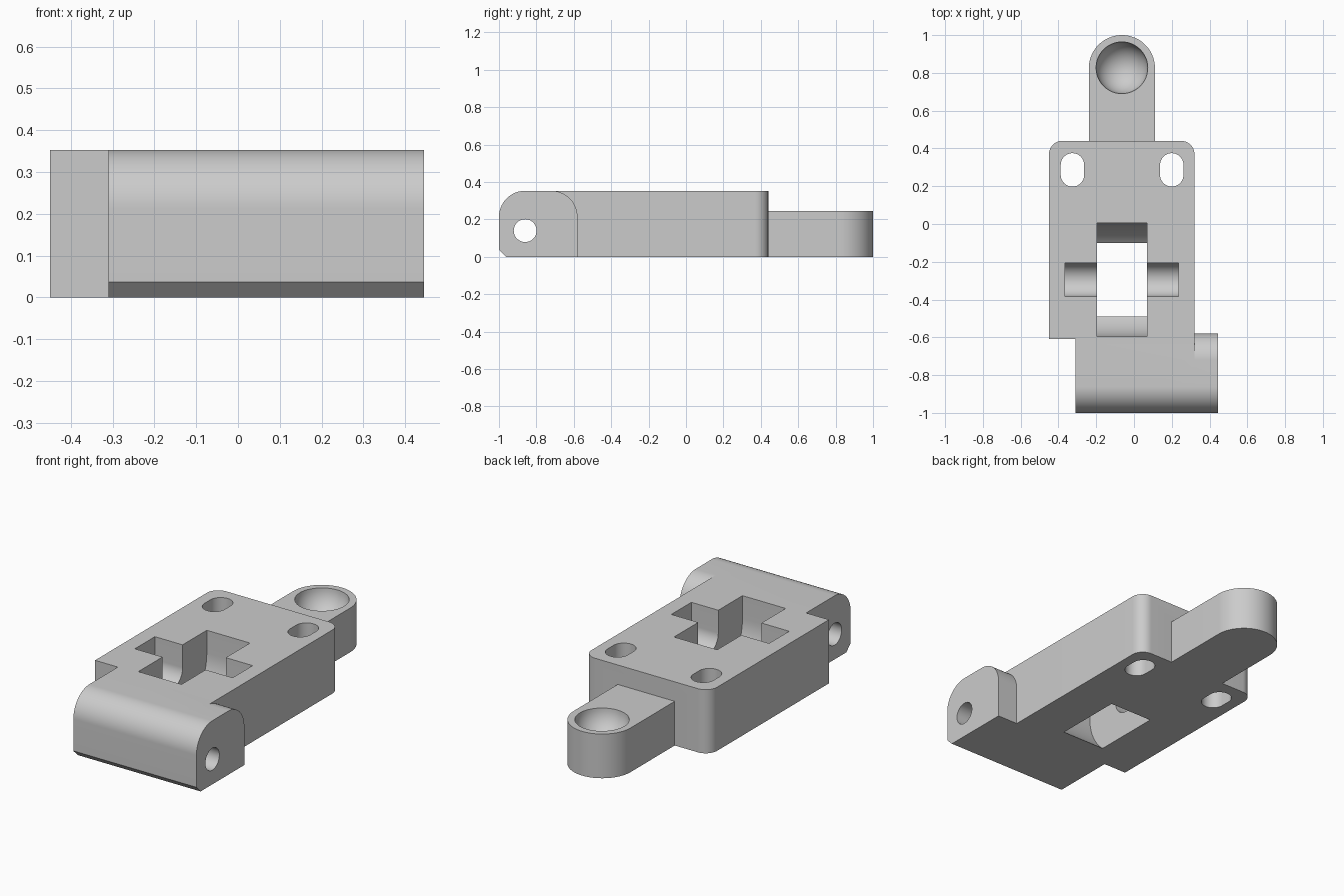
import bpy, bmesh, math
from mathutils import Matrix, Vector

cube = bpy.data.objects.get("Cube")
if cube:
    bpy.data.objects.remove(cube, do_unlink=True)

grey = bpy.data.materials.new("light grey plastic")
grey.use_nodes = True
color = (0.6, 0.6, 0.6, 1)
grey.diffuse_color = color
grey.node_tree.nodes["Principled BSDF"].inputs["Base Color"].default_value = color

TOP = 0.353


def finish(name, bm):
    bmesh.ops.recalc_face_normals(bm, faces=bm.faces)
    mesh = bpy.data.meshes.new(name)
    bm.to_mesh(mesh)
    bm.free()
    mesh.materials.append(grey)
    ob = bpy.data.objects.new(name, mesh)
    bpy.context.collection.objects.link(ob)
    return ob


def arc(cx, cy, r, start, end, n=24):
    angles = [math.radians(start + (end - start) * i / n) for i in range(n + 1)]
    return [(cx + r * math.cos(a), cy + r * math.sin(a)) for a in angles]


def prism(name, outline, lo, hi, axis="z"):
    """Extrude an (x, y) outline along z, or a (y, z) outline along x."""
    place = (lambda p: (p[0], p[1], lo)) if axis == "z" else (lambda p: (lo, p[0], p[1]))
    bm = bmesh.new()
    face = bm.faces.new([bm.verts.new(place(p)) for p in outline])
    new = bmesh.ops.extrude_face_region(bm, geom=[face])["geom"]
    step = Vector((0, 0, hi - lo)) if axis == "z" else Vector((hi - lo, 0, 0))
    bmesh.ops.translate(bm, vec=step, verts=[v for v in new if isinstance(v, bmesh.types.BMVert)])
    return finish(name, bm)


def combine(target, tool, operation):
    mod = target.modifiers.new(operation.lower(), "BOOLEAN")
    mod.operation, mod.solver, mod.object = operation, "EXACT", tool
    bpy.context.view_layer.objects.active = target
    bpy.ops.object.modifier_apply(modifier=mod.name)
    bpy.data.objects.remove(tool, do_unlink=True)


# Main plate with two rounded rear corners
plate = prism("bracket_body",
              [(-0.45, -0.61), (0.32, -0.61)]
              + arc(0.25, 0.37, 0.07, 0, 90, 12)
              + arc(-0.38, 0.37, 0.07, 90, 180, 12), 0, TOP)

# Hinge barrel across the front, and the side ear with a rounded back
R = 0.14
nose = arc(-1 + R, TOP - R, R, 90, 180) + [(-1, 0.037), (-0.963, 0)]
hinge = prism("hinge_block", nose + [(-0.5, 0), (-0.5, TOP)], -0.31, 0.32, "x")
ear = prism("hinge_ear", nose + [(-0.58, 0)] + arc(-0.58 - R, TOP - R, R, 0, 90)[:], 0.25, 0.445, "x")

# Rear tongue with a round end
CX = -0.064
tongue = prism("rear_tongue",
               arc(CX, 0.825, 0.175, 0, 180, 48) + [(CX - 0.175, 0.3), (CX + 0.175, 0.3)], 0, 0.245)

for part in (hinge, ear, tongue):
    combine(plate, part, "UNION")

# Wheel well and axle trough, round below and straight above the axle
AY, AZ = -0.295, 0.228
for name, r, x0, x1 in (("wheel_well", 0.3, -0.195, 0.07), ("axle_trough", 0.088, -0.365, 0.235)):
    outline = arc(AY, AZ, r, 180, 360, 48) + [(AY + r, 0.5), (AY - r, 0.5)]
    combine(plate, prism(name, outline, x0, x1, "x"), "DIFFERENCE")

# Two mounting slots and the hinge pin hole
for x in (-0.326, 0.2):
    slot = arc(x, 0.313, 0.062, 0, 180) + arc(x, 0.26, 0.062, 180, 360)
    combine(plate, prism("mounting_slot", slot, -0.1, 0.5), "DIFFERENCE")
combine(plate, prism("pin_hole", arc(-0.86, 0.14, 0.061, 0, 352.5, 47), -0.6, 0.6, "x"), "DIFFERENCE")

# Ball socket in the tongue
bm = bmesh.new()
bmesh.ops.create_uvsphere(bm, u_segments=48, v_segments=24, radius=0.137,
                          matrix=Matrix.Translation((CX, 0.827, 0.247)))
combine(plate, finish("ball_socket", bm), "DIFFERENCE")

bpy.ops.object.select_all(action="DESELECT")
plate.select_set(True)
bpy.context.view_layer.objects.active = plate
bpy.ops.object.shade_smooth_by_angle(angle=math.radians(30))
